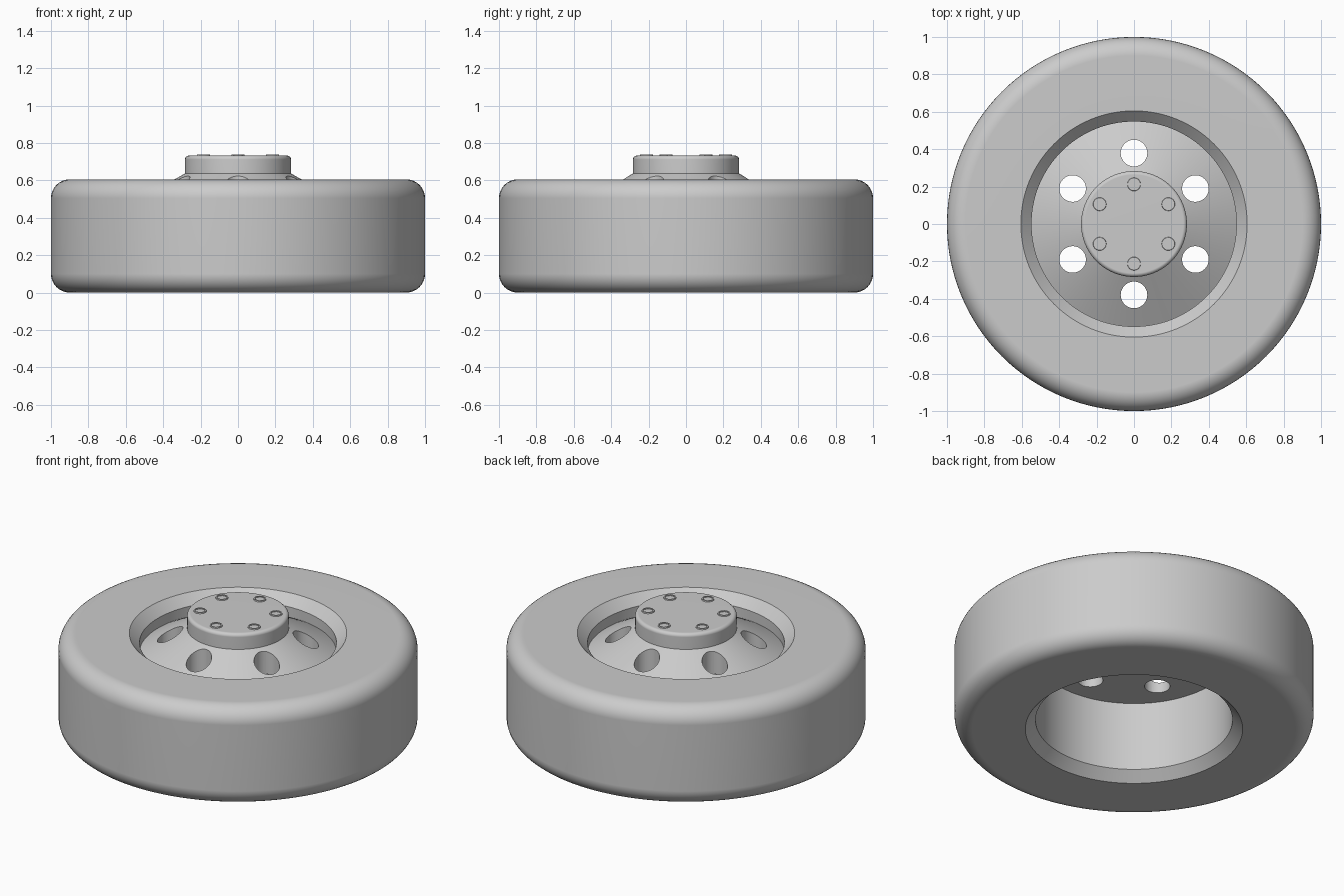
import bpy
import bmesh
from math import sin, cos, pi, radians
from mathutils import Matrix, Vector

cube = bpy.data.objects.get("Cube")
if cube:
    bpy.data.objects.remove(cube, do_unlink=True)

grey = bpy.data.materials.new("plain_grey")
grey.use_nodes = True
grey.diffuse_color = (0.6, 0.6, 0.6, 1)
grey.node_tree.nodes["Principled BSDF"].inputs["Base Color"].default_value = (0.6, 0.6, 0.6, 1)

SPOKES = [pi / 2 + i * pi / 3 for i in range(6)]


def make_object(name, bm):
    bmesh.ops.recalc_face_normals(bm, faces=bm.faces)
    mesh = bpy.data.meshes.new(name)
    bm.to_mesh(mesh)
    bm.free()
    mesh.materials.append(grey)
    obj = bpy.data.objects.new(name, mesh)
    bpy.context.collection.objects.link(obj)
    return obj


def select_only(obj):
    bpy.ops.object.select_all(action='DESELECT')
    obj.select_set(True)
    bpy.context.view_layer.objects.active = obj


def fillet(cx, cz, r, start, steps=8):
    """Quarter-circle points, running anticlockwise from the start angle."""
    angles = [radians(start + 90 * i / steps) for i in range(steps + 1)]
    return [(cx + r * cos(a), cz + r * sin(a)) for a in angles]


def lathe(name, profile, closed, steps=128):
    """Revolve an (x, z) profile around the z axis."""
    bm = bmesh.new()
    verts = [bm.verts.new((x, 0, z)) for x, z in profile]
    pairs = list(zip(verts, verts[1:]))
    if closed:
        pairs.append((verts[-1], verts[0]))
    edges = [bm.edges.new(p) for p in pairs]
    bmesh.ops.spin(bm, geom=verts + edges, cent=(0, 0, 0), axis=(0, 0, 1),
                   angle=2 * pi, steps=steps, use_merge=True)
    bmesh.ops.remove_doubles(bm, verts=bm.verts, dist=0.0001)
    return make_object(name, bm)


def drill(obj, name, ring, radius, z, depth, sides, turn=0.0):
    """Cut six vertical holes on a ring."""
    bm = bmesh.new()
    for a in SPOKES:
        place = Matrix.Translation((ring * cos(a), ring * sin(a), z)) @ Matrix.Rotation(turn, 4, 'Z')
        bmesh.ops.create_cone(bm, cap_ends=True, segments=sides, radius1=radius,
                              radius2=radius, depth=depth, matrix=place)
    cutter = make_object(name, bm)
    cutter.hide_render = True
    mod = obj.modifiers.new("holes", 'BOOLEAN')
    mod.operation = 'DIFFERENCE'
    mod.solver = 'EXACT'
    mod.object = cutter
    select_only(obj)
    bpy.ops.object.modifier_apply(modifier=mod.name)
    bpy.data.objects.remove(cutter, do_unlink=True)


def smooth(obj):
    select_only(obj)
    bpy.ops.object.shade_smooth_by_angle(angle=radians(30))
    mod = obj.modifiers.new("even_shading", 'WEIGHTED_NORMAL')
    mod.keep_sharp = True


# Tyre with rounded shoulders and a chamfered bore
H, R, BORE, LIP, C = 0.605, 0.1, 0.548, 0.605, 0.057
tyre = lathe("tyre", [(BORE, C), (LIP, 0)] + fillet(1 - R, R, R, -90)
             + fillet(1 - R, H - R, R, 0) + [(LIP, H), (BORE, H - C)], True)
smooth(tyre)

# Conical wheel disc rising into a round hub
TOP, HUB, EDGE = 0.732, 0.283, 0.02
disc = lathe("wheel_disc", [(0, 0.48), (BORE, 0.48), (BORE, 0.487), (HUB, 0.637)]
             + fillet(HUB - EDGE, TOP - EDGE, EDGE, 0, 5) + [(0, TOP)], False)
drill(disc, "vent_cutter", 0.379, 0.071, 0.5, 0.6, 48)
smooth(disc)

# Six round bolt heads with hexagonal sockets
bm = bmesh.new()
for a in SPOKES:
    place = Matrix.Translation((0.212 * cos(a), 0.212 * sin(a), TOP - 0.001))
    bmesh.ops.create_cone(bm, cap_ends=True, segments=32, radius1=0.038,
                          radius2=0.034, depth=0.014, matrix=place)
bolts = make_object("hub_bolts", bm)
drill(bolts, "socket_cutter", 0.212, 0.029, TOP + 0.011, 0.02, 6, pi / 6)
smooth(bolts)
